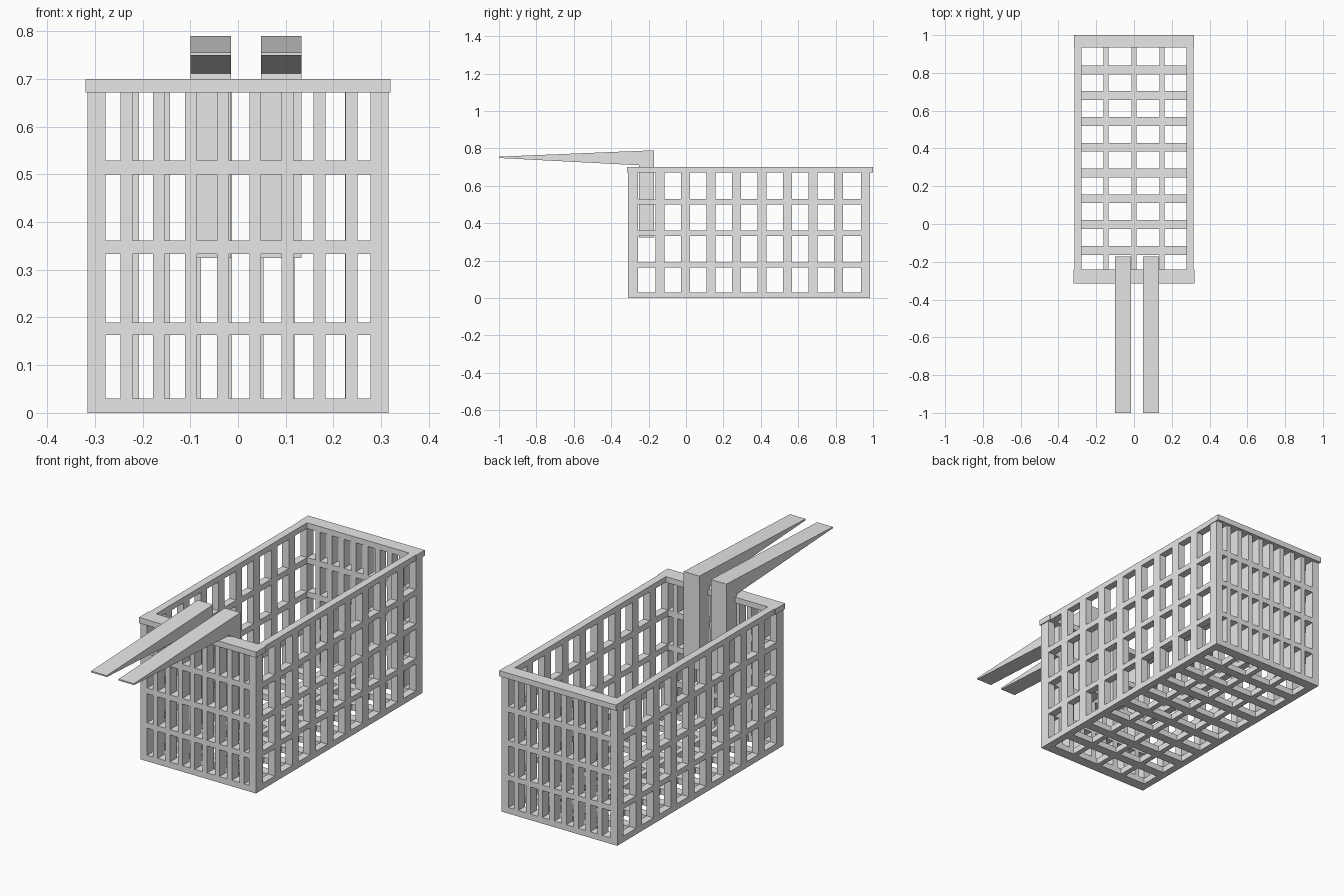
import bpy
import bmesh

if "Cube" in bpy.data.objects:
    bpy.data.objects.remove(bpy.data.objects["Cube"], do_unlink=True)

grey = bpy.data.materials.new("plain_grey")
grey.use_nodes = True
grey.diffuse_color = (0.8, 0.8, 0.8, 1)
grey.node_tree.nodes["Principled BSDF"].inputs["Base Color"].default_value = (0.8, 0.8, 0.8, 1)


def finish(name, bm):
    bmesh.ops.recalc_face_normals(bm, faces=bm.faces)
    mesh = bpy.data.meshes.new(name)
    bm.to_mesh(mesh)
    bm.free()
    mesh.materials.append(grey)
    obj = bpy.data.objects.new(name, mesh)
    bpy.context.collection.objects.link(obj)
    return obj


def box(name, x, y, z):
    bm = bmesh.new()
    bmesh.ops.create_cube(bm, size=1)
    for v in bm.verts:
        for axis, (low, high) in enumerate((x, y, z)):
            v.co[axis] = high if v.co[axis] > 0 else low
    return finish(name, bm)


def prism(name, outline, x):
    # Side outline in y, z pulled across the width
    bm = bmesh.new()
    face = bm.faces.new([bm.verts.new((x[0], y, z)) for y, z in outline])
    side = bmesh.ops.extrude_face_region(bm, geom=[face])["geom"]
    for v in side:
        if isinstance(v, bmesh.types.BMVert):
            v.co.x = x[1]
    return finish(name, bm)


W, INNER = 0.315, 0.278          # outer and inner half width
FRONT, BACK = -0.31, 0.985       # outer end planes
FRONT_IN, BACK_IN = -0.256, 0.935
TOP = 0.672
sides = (("right", (-W, -INNER)), ("left", (INNER, W)))
ends = (("front", (FRONT, FRONT_IN), -0.246, 0.0674),
        ("back", (BACK_IN, BACK), -0.233, 0.0653))
rails = ((0.0, 0.03), (0.163, 0.19), (0.333, 0.361), (0.50, 0.529))

# Corner posts
for side, x in sides:
    for end, y, _, _ in ends:
        box(f"{end}_{side}_corner_post", x, y, (0, TOP))

# Horizontal rails on all four walls
for i, z in enumerate(rails):
    for side, x in sides:
        box(f"{side}_rail_{i}", x, (FRONT_IN, BACK_IN), z)
    for end, y, _, _ in ends:
        box(f"{end}_rail_{i}", (-INNER, INNER), y, z)

# Upright slats: eight on each wall; floor slats follow the side slats
for i in range(8):
    for end, y, start, pitch in ends:
        x = start + pitch * i
        box(f"{end}_slat_{i}", (x, x + 0.025), y, (0.0, TOP))
    y = -0.163 + 0.1365 * i
    for side, x in sides:
        box(f"{side}_slat_{i}", x, (y, y + 0.047), (0.0, TOP))
    box(f"floor_cross_slat_{i}", (-INNER, INNER), (y, y + 0.047), (0, 0.03))

# Long floor slats
for i, x in enumerate((-0.148, 0, 0.148)):
    box(f"floor_long_slat_{i}", (x - 0.013, x + 0.013), (FRONT_IN, BACK_IN), (0, 0.03))

# Top rim, slightly proud of the walls
for side, x in sides:
    box(f"{side}_rim", x, (-0.24, 0.935), (TOP, 0.70))
box("front_rim", (-0.32, 0.32), (-0.315, -0.24), (TOP, 0.70))
box("back_rim", (-0.318, 0.318), (0.935, 1.0), (TOP, 0.70))

# Two tapered arms, each with a post hanging inside the front wall
arm = ((-1.0, 0.749), (-0.25, 0.71), (-0.25, 0.325),
       (-0.172, 0.325), (-0.172, 0.79), (-1.0, 0.756))
for side, x in (("right", (-0.10, -0.015)), ("left", (0.048, 0.133))):
    prism(f"{side}_hanging_arm", arm, x)
